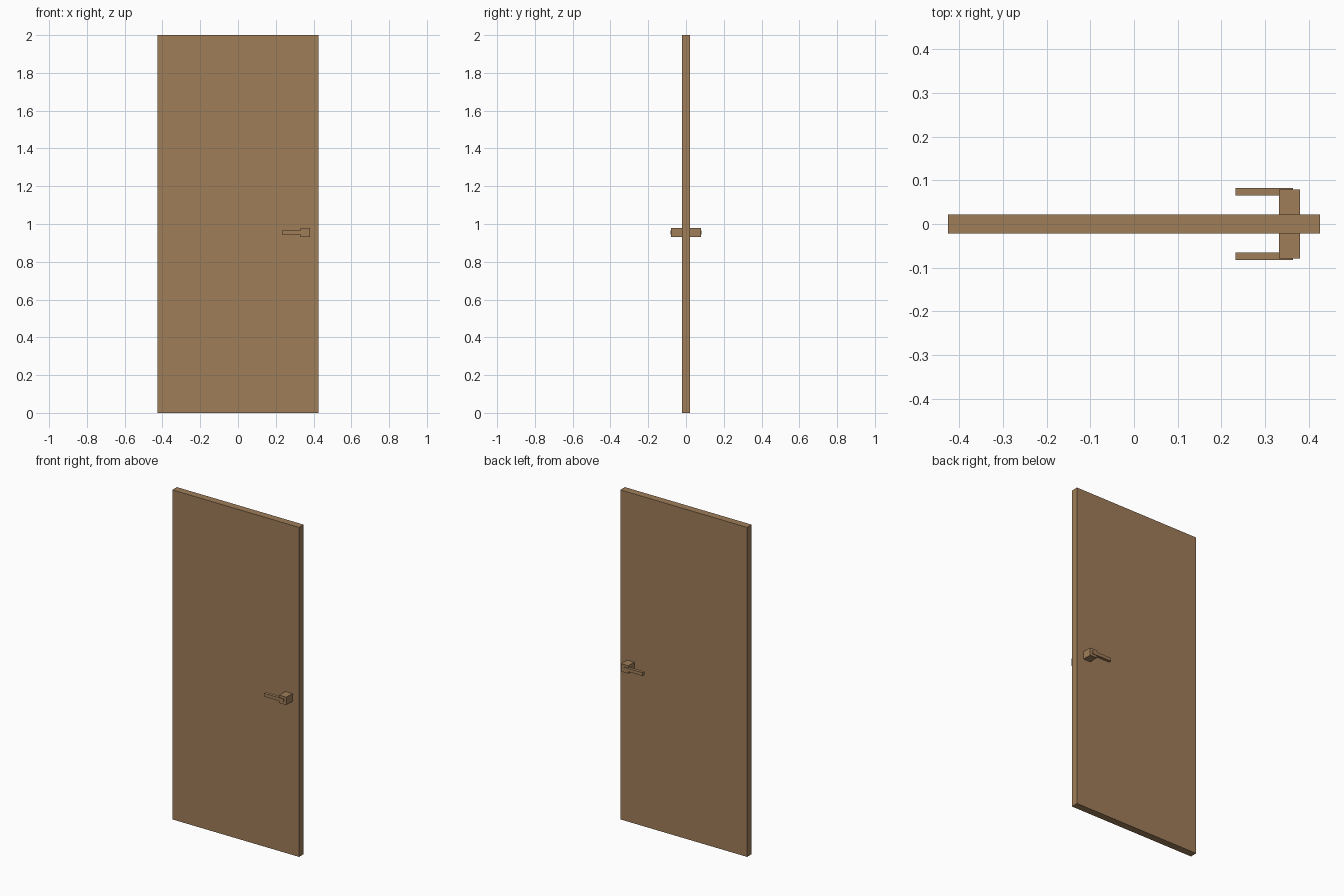
import bpy

if "Cube" in bpy.data.objects:
    bpy.data.objects.remove(bpy.data.objects["Cube"])

# single flat colour
wood = bpy.data.materials.new("warm brown")
wood.diffuse_color = (0.345, 0.205, 0.098, 1.0)
wood.use_nodes = True
wood.node_tree.nodes["Principled BSDF"].inputs["Base Color"].default_value = wood.diffuse_color


def box(name, x, y, z):
    """Box spanning the given (min, max) ranges."""
    spans = (x, y, z)
    bpy.ops.mesh.primitive_cube_add(size=1, location=[(a + b) / 2 for a, b in spans])
    obj = bpy.context.object
    obj.name = name
    obj.scale = [b - a for a, b in spans]
    bpy.ops.object.transform_apply(location=True, rotation=False, scale=True)
    obj.data.materials.append(wood)
    return obj


# door panel
box("door_panel", (-0.426, 0.426), (-0.022, 0.022), (0, 2))

# handle on each face: square neck and flat lever
for side, s in (("front", -1), ("back", 1)):
    box(side + "_handle_neck", (0.332, 0.380), sorted((s * 0.022, s * 0.079)), (0.931, 0.979))
    box(side + "_handle_lever", (0.233, 0.364), sorted((s * 0.065, s * 0.083)), (0.945, 0.965))
